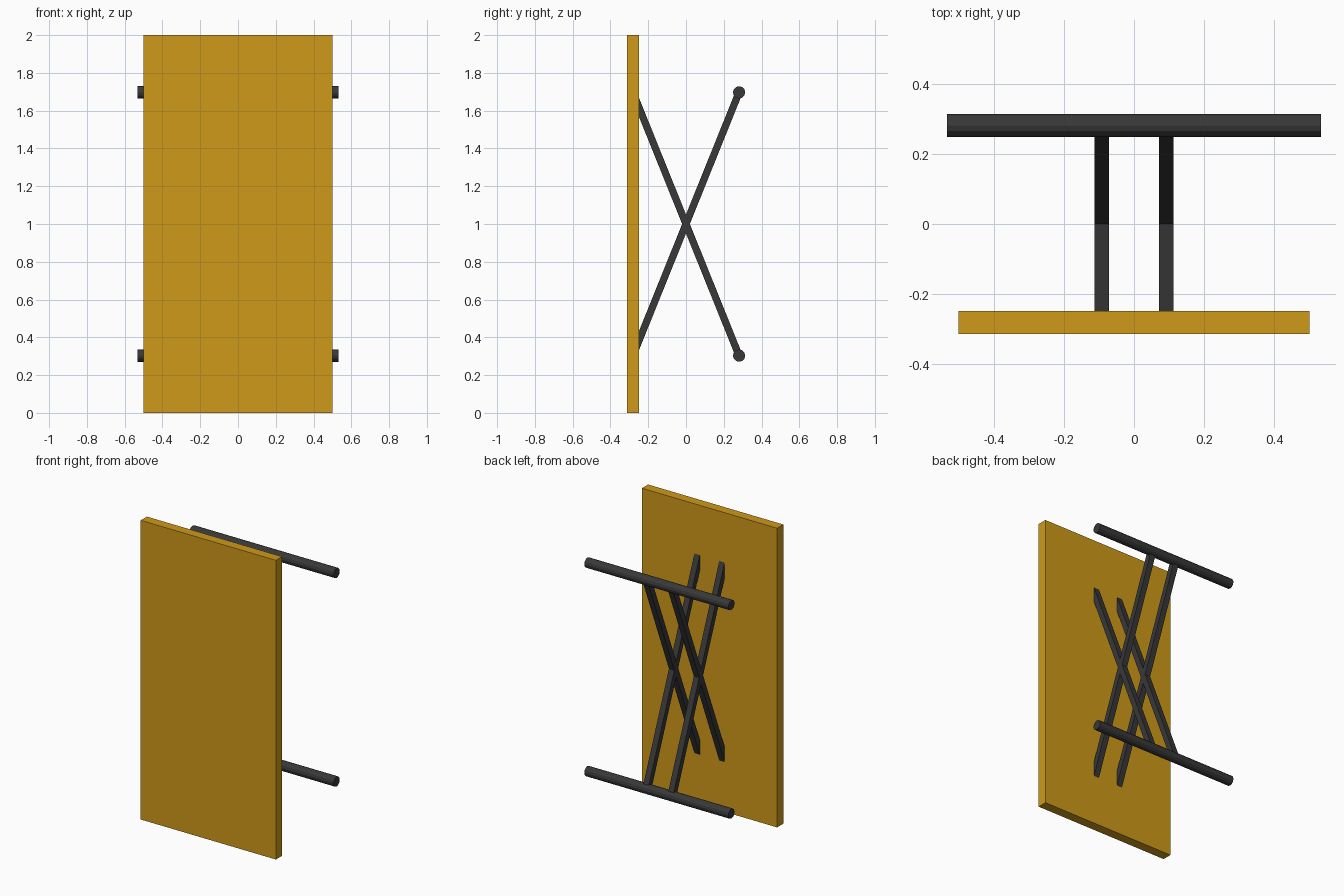
import bpy
import math
from mathutils import Vector

if "Cube" in bpy.data.objects:
    bpy.data.objects.remove(bpy.data.objects["Cube"])


def material(name, color):
    mat = bpy.data.materials.new(name)
    mat.diffuse_color = color
    mat.use_nodes = True
    mat.node_tree.nodes["Principled BSDF"].inputs["Base Color"].default_value = mat.diffuse_color
    return mat


gold = material("gold", (0.62, 0.32, 0.01, 1))
dark = material("dark_grey", (0.04, 0.04, 0.04, 1))


def finish(obj, name, mat):
    obj.name = name
    obj.data.materials.append(mat)
    bpy.ops.object.transform_apply(location=False, rotation=True, scale=True)
    return obj


def box(name, loc, size, mat, tilt=0.0):
    bpy.ops.mesh.primitive_cube_add(size=1, location=loc, rotation=(tilt, 0, 0))
    bpy.context.object.scale = size
    return finish(bpy.context.object, name, mat)


ROD_Y, ROD_Z = 0.281, 0.697   # rod offset from the crossing point
CENTRE = Vector((0, 0, 1))
tilt = math.atan2(ROD_Y, ROD_Z)
length = 2 * math.hypot(ROD_Y, ROD_Z)

# Upright board
box("board", (0, -0.281, 1), (1, 0.065, 2), gold)

# Horizontal round rods
for label, s in (("lower", -1), ("upper", 1)):
    bpy.ops.mesh.primitive_cylinder_add(
        vertices=12, radius=0.0325, depth=1.066,
        location=CENTRE + Vector((0, ROD_Y, s * ROD_Z)),
        rotation=(0, math.pi / 2, 0))
    finish(bpy.context.object, label + "_rod", dark)

# Two pairs of crossed square struts, from board to rods
for side, x in (("left", -0.092), ("right", 0.092)):
    for label, s in (("rising", -1), ("falling", 1)):
        box(f"{side}_{label}_strut", CENTRE + Vector((x, 0, 0)),
            (0.04, 0.038, length), dark, s * tilt)
